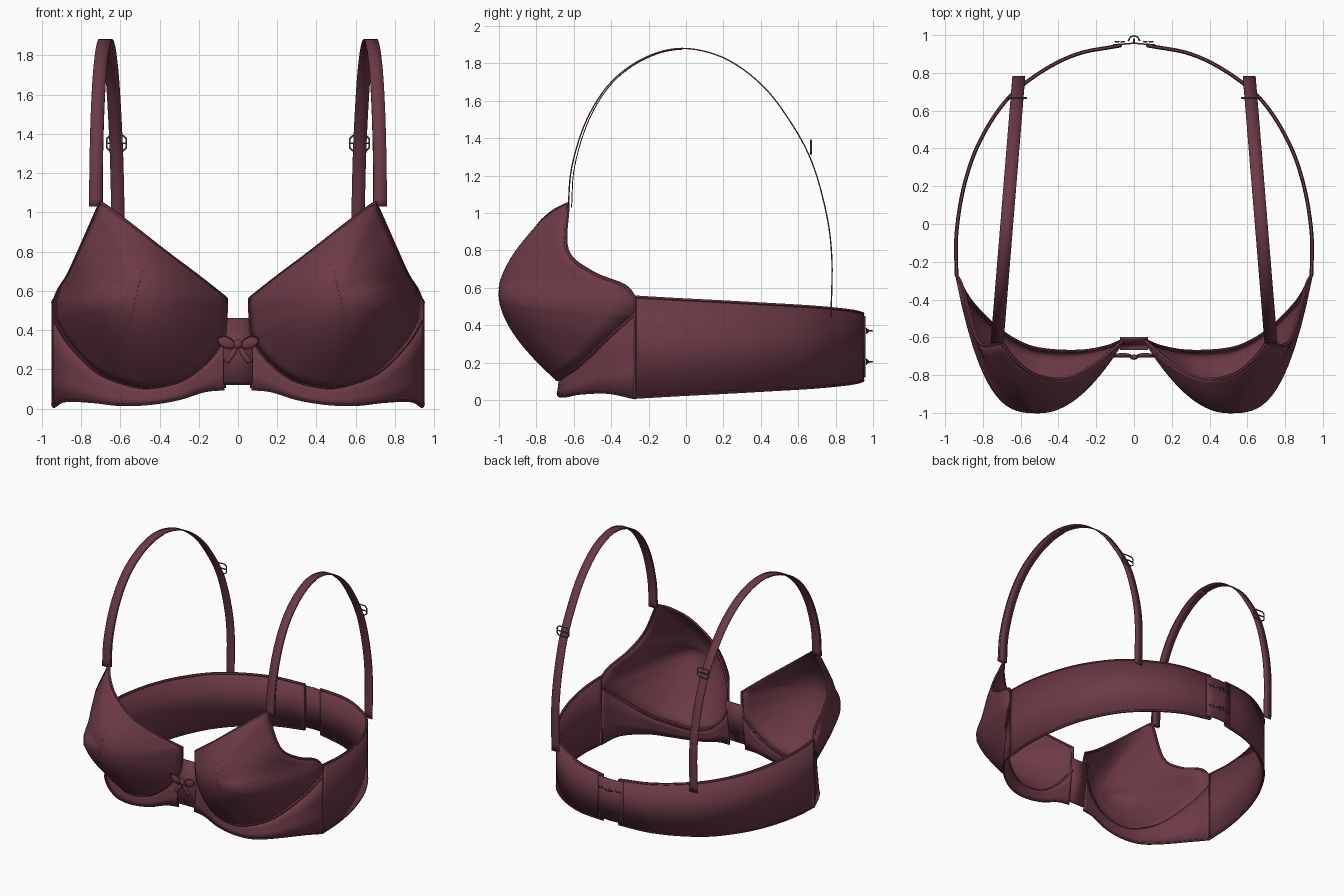
import bpy, bmesh, math
from mathutils import Vector
from mathutils.bvhtree import BVHTree

if "Cube" in bpy.data.objects:
    bpy.data.objects.remove(bpy.data.objects["Cube"])


def material(name, rgb):
    m = bpy.data.materials.new(name)
    m.use_nodes = True
    m.diffuse_color = (*rgb, 1)
    m.node_tree.nodes["Principled BSDF"].inputs["Base Color"].default_value = (*rgb, 1)
    return m


FABRIC = material("wine_fabric", (0.15, 0.042, 0.062))
THREAD = material("pale_thread", (0.25, 0.10, 0.12))
METAL = material("grey_metal", (0.10, 0.11, 0.11))


def spline(pts, n=6):
    """Smooth path through the given points."""
    p = [Vector(q) for q in pts]
    p = [2 * p[0] - p[1]] + p + [2 * p[-1] - p[-2]]
    out = []
    for a, b, c, d in zip(p, p[1:], p[2:], p[3:]):
        for k in range(n):
            t = k / n
            out.append(0.5 * (2 * b + (c - a) * t + (2 * a - 5 * b + 4 * c - d) * t * t
                              + (3 * b - a - 3 * c + d) * t ** 3))
    return out + [p[-2]]


def flip(pts, side):
    return [Vector((side * p[0], p[1], p[2])) for p in pts]


def finish(obj, mat):
    obj.data.materials.clear()
    obj.data.materials.append(mat)
    bpy.ops.object.select_all(action="DESELECT")
    obj.select_set(True)
    bpy.context.view_layer.objects.active = obj
    bpy.ops.object.shade_smooth_by_angle(angle=math.radians(50))
    return obj


def sheet(name, rows, mat, thick=0.014, wrap=False):
    """Cloth lofted through rows of points."""
    bm = bmesh.new()
    grid = [[bm.verts.new(p) for p in row] for row in rows]
    n = len(rows[0])
    for r0, r1 in zip(grid, grid[1:]):
        for i in range(n if wrap else n - 1):
            j = (i + 1) % n
            bm.faces.new((r0[i], r0[j], r1[j], r1[i]))
    bmesh.ops.remove_doubles(bm, verts=bm.verts, dist=1e-5)
    bmesh.ops.recalc_face_normals(bm, faces=bm.faces)
    mesh = bpy.data.meshes.new(name)
    bm.to_mesh(mesh)
    bm.free()
    obj = bpy.data.objects.new(name, mesh)
    bpy.context.collection.objects.link(obj)
    mod = obj.modifiers.new("thickness", "SOLIDIFY")
    mod.thickness, mod.offset = thick, 0
    return finish(obj, mat)


def tubes(name, paths, r, mat, closed=False):
    """Round cord along one or more paths."""
    cu = bpy.data.curves.new(name, "CURVE")
    cu.dimensions = "3D"
    cu.bevel_depth, cu.bevel_resolution, cu.use_fill_caps = r, 1, True
    for path in paths:
        sp = cu.splines.new("POLY")
        sp.points.add(len(path) - 1)
        for pt, co in zip(sp.points, path):
            pt.co = (*co, 1)
        sp.use_cyclic_u = closed
    obj = bpy.data.objects.new(name, cu)
    bpy.context.collection.objects.link(obj)
    bpy.ops.object.select_all(action="DESELECT")
    obj.select_set(True)
    bpy.context.view_layer.objects.active = obj
    bpy.ops.object.convert(target="MESH")
    return finish(bpy.context.object, mat)


# Edge lines of one cup, hem and band
neck = spline([(.06, -.62, .56), (.2, -.74, .67), (.36, -.82, .79), (.52, -.8, .915), (.63, -.72, 1.0), (.7, -.63, 1.05)])
outer = spline([(.7, -.63, 1.05), (.81, -.635, .8), (.865, -.5, .68), (.91, -.33, .61), (.94, -.27, .54)])
under = spline([(.94, -.27, .46), (.86, -.42, .33), (.72, -.57, .19), (.58, -.66, .13),
                (.45, -.69, .11), (.28, -.69, .15), (.15, -.66, .25), (.07, -.62, .36)])
hem = spline([(.94, -.27, .01), (.88, -.42, .04), (.74, -.57, .035), (.6, -.65, .02),
              (.45, -.68, .025), (.3, -.68, .05), (.17, -.66, .09), (.07, -.65, .1)])
inner = [Vector((.065, -.62, .43)), Vector((.06, -.62, .5))]
rim = neck + outer[1:] + under + inner
wing = spline([(.94, -.27, 0), (.94, -.05, 0), (.9, .2, 0), (.82, .43, 0),
               (.68, .65, 0), (.5, .8, 0), (.3, .9, 0), (.07, .945, 0)])
strap = spline([(0, -.63, 1.03), (0, -.61, 1.25), (0, -.53, 1.5), (0, -.4, 1.7), (0, -.22, 1.83), (0, -.02, 1.88),
                (0, .2, 1.83), (0, .4, 1.69), (0, .55, 1.5), (0, .67, 1.28), (0, .75, 1.0), (0, .78, .75), (0, .775, .44)])
PEAK = Vector((.5, -.995, .57))


def cup_ring(t):
    """Ring of the dome, round near the peak and matching the rim at t = 1."""
    ring = []
    for b in rim:
        d = b - PEAK
        flat = Vector((d.x, 0, d.z))
        span = flat.normalized() * .36 * (1 - t) + flat * t
        power = 2.05 + max(0, (b.y + .62) / .35)
        depth = (.3 * (1 - t) + d.y * t) * t ** power
        ring.append(PEAK + span * t + Vector((0, depth, 0)))
    return ring


def strap_x(y):
    return .725 - .115 * (y + .63) / 1.41


for side, word in ((1, "left_"), (-1, "right_")):
    # Cup with bound edge
    rings = [flip(cup_ring(k / 16), side) for k in range(17)]
    cup = sheet(word + "cup", rings, FABRIC, wrap=True)
    tubes(word + "cup_binding", [flip(rim, side)], .010, FABRIC, closed=True)

    # Dashed stitching down the cup
    tree = BVHTree.FromPolygons([v.co for v in cup.data.vertices],
                                [p.vertices for p in cup.data.polygons])
    line = []
    for p in spline([(.455, 0, .82), (.5, 0, .65), (.555, 0, .42), (.61, 0, .19)], 20):
        hit = tree.ray_cast(Vector((side * p.x, -2, p.z)), Vector((0, 1, 0)))[0]
        if hit:
            line.append(hit + Vector((0, -.007, 0)))
    tubes(word + "cup_stitching", [line[i:i + 2] for i in range(0, len(line) - 1, 2)], .0022, THREAD)

    # Cradle below the cup, with a narrow gap behind the underwire
    n = len(under) - 1
    top = [p + Vector((0, .024 * math.sin(math.pi * i / n), -.004)) for i, p in enumerate(under)]
    rows = [flip([a.lerp(b, k / 3) for a, b in zip(top, hem)], side) for k in range(4)]
    sheet(word + "cradle", rows, FABRIC, .012)
    tubes(word + "cradle_hem", [rows[-1]], .008, FABRIC)
    tubes(word + "cradle_piping", [rows[0]], .007, FABRIC)

    # Side and back band
    n = len(wing) - 1
    high = flip([(p.x, p.y, .55 - .09 * i / n) for i, p in enumerate(wing)], side)
    low = flip([(p.x, p.y, .015 + .09 * i / n) for i, p in enumerate(wing)], side)
    sheet(word + "band", [high, low], FABRIC, .014)
    tubes(word + "band_binding", [high, low], .010, FABRIC)
    tubes(word + "side_seam", [[high[0], low[0]]], .010, FABRIC)
    tubes(word + "back_seam", [[high[-1], low[-1]]], .008, FABRIC)

    # Shoulder strap and its doubled front layer
    def ribbon(path):
        return [flip([(strap_x(p.y) + w, p.y, p.z) for p in path], side) for w in (-.034, .034)]
    sheet(word + "strap", ribbon(strap), FABRIC, .007)
    doubled = [p + Vector((0, .018 * (1 - i / 30), -.006 * i / 30)) for i, p in enumerate(strap[:31])]
    sheet(word + "strap_under_layer", ribbon(doubled), FABRIC, .005)

    # Strap slider
    cx = strap_x(.665)
    frame = [(cx + a, .668, z) for a, z in ((-.05, 1.33), (-.035, 1.315), (.035, 1.315), (.05, 1.33),
                                            (.05, 1.375), (.035, 1.39), (-.035, 1.39), (-.05, 1.375))]
    bar = [(cx - .05, .668, 1.352), (cx + .05, .668, 1.352)]
    tubes(word + "slider_frame", [flip(frame, side)], .005, METAL, closed=True)
    tubes(word + "slider_bar", [flip(bar, side)], .005, METAL)

    # Bow loop and tail
    bpy.ops.mesh.primitive_uv_sphere_add(segments=20, ring_count=10, location=(side * .06, -.695, .335),
                                         rotation=(0, -side * math.radians(14), 0))
    loop = bpy.context.object
    loop.name = word + "bow_loop"
    loop.scale = (.048, .012, .028)
    finish(loop, FABRIC)
    edge = [Vector((.015 + .045 * (1 - math.cos(a)), -.703, .325 + .012 * (1 - math.cos(a)) + .03 * math.sin(a)))
            for a in (math.tau * k / 20 for k in range(20))]
    tubes(word + "bow_loop_edge", [flip(edge, side)], .004, FABRIC, closed=True)
    tail = spline([(.005, -.70, .32), (.03, -.705, .275), (.06, -.70, .235)], 4)
    tails = [flip([p + Vector((w, 0, w * .6)) for p in tail], side) for w in (-.012, .012)]
    sheet(word + "bow_tail", tails, FABRIC, .006)

# Bow knot
bpy.ops.mesh.primitive_uv_sphere_add(segments=16, ring_count=8, location=(0, -.705, .33))
knot = bpy.context.object
knot.name = "bow_knot"
knot.scale = (.022, .014, .024)
finish(knot, FABRIC)

# Centre bridge between the cups
sheet("centre_bridge", [[(-.075, -.605, .46), (.075, -.605, .46)],
                        [(-.075, -.66, .13), (.075, -.66, .13)]], FABRIC, .014)

# Back closure panel with two rows of hooks and eyes
sheet("closure_panel", [[(x, .957 - abs(x) * .08, z) for x in (-.11, -.05, 0, .05, .11)]
                        for z in (.45, .12)], FABRIC, .008)
hooks, eyes = [], []
for z in (.205, .37):
    hooks.append([(-.03, .968, z), (-.02, .99, z), (0, .996, z), (.02, .99, z), (.03, .968, z)])
    hooks.append([(0, .962, z - .015), (0, .98, z), (0, .962, z + .015)])
    for x in (-.09, -.06, .06, .09):
        eyes.append([(x - .01, .966, z - .008), (x + .01, .966, z + .008)])
tubes("closure_hooks", hooks, .004, METAL)
tubes("closure_eyes", eyes, .004, METAL)
